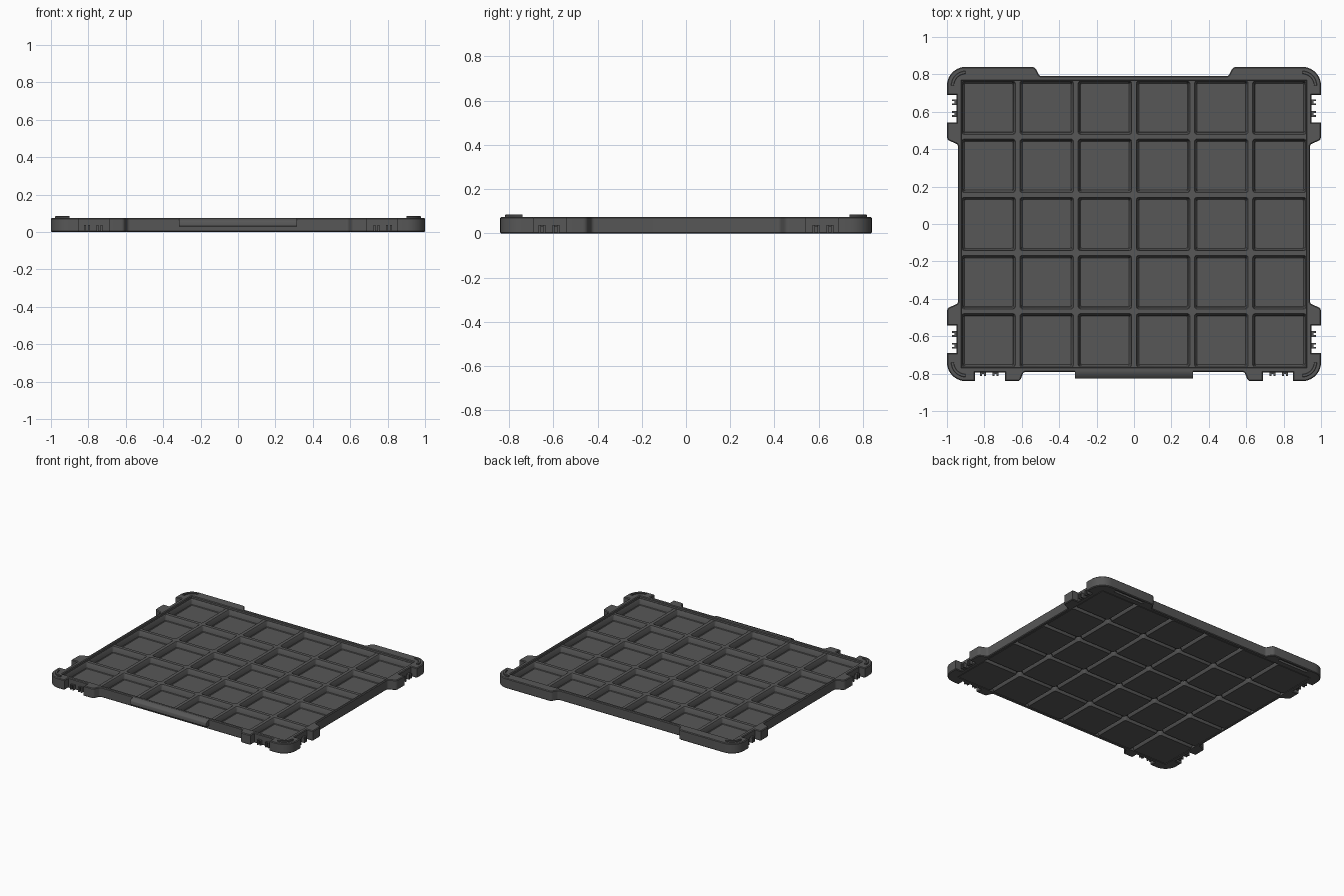
import bpy, bmesh, math
from mathutils import Vector

if "Cube" in bpy.data.objects:
    bpy.data.objects.remove(bpy.data.objects["Cube"])

H, C = 0.075, 0.005          # frame height, edge chamfer
PITCH = 0.311                # compartment spacing

plastic = bpy.data.materials.new("dark_grey_plastic")
plastic.diffuse_color = (0.095, 0.095, 0.095, 1)
plastic.use_nodes = True
plastic.node_tree.nodes["Principled BSDF"].inputs["Base Color"].default_value = plastic.diffuse_color


def finish(bm, name, angle=35):
    bmesh.ops.remove_doubles(bm, verts=bm.verts, dist=1e-5)
    bmesh.ops.recalc_face_normals(bm, faces=bm.faces)
    me = bpy.data.meshes.new(name)
    bm.to_mesh(me)
    bm.free()
    me.materials.append(plastic)
    ob = bpy.data.objects.new(name, me)
    bpy.context.collection.objects.link(ob)
    bpy.ops.object.select_all(action='DESELECT')
    ob.select_set(True)
    bpy.context.view_layer.objects.active = ob
    bpy.ops.object.shade_smooth_by_angle(angle=math.radians(angle))
    return ob


def ring(bm, pts, z):
    return [bm.verts.new((p[0], p[1], z)) for p in pts]


def bridge(bm, a, b):
    n = len(a)
    for i in range(n):
        bm.faces.new((a[i], a[(i + 1) % n], b[(i + 1) % n], b[i]))


def cap(bm, rings):
    """Fill a flat area whose later rings are holes."""
    edges = []
    for r in rings:
        for i in range(len(r)):
            a, b = r[i - 1], r[i]
            edges.append(bm.edges.get((a, b)) or bm.edges.new((a, b)))
    bmesh.ops.triangle_fill(bm, edges=edges, use_beauty=True)


def rounded(points):
    """Round each corner of a loop of (x, y, radius)."""
    out, n = [], len(points)
    for i, (x, y, r) in enumerate(points):
        p = Vector((x, y))
        if r == 0:
            out.append(p)
            continue
        u = (Vector(points[i - 1][:2]) - p).normalized()
        v = (Vector(points[(i + 1) % n][:2]) - p).normalized()
        half = u.angle(v) / 2
        t = r / math.tan(half)
        mid = p + (u + v).normalized() * r / math.sin(half)
        a, b = p + u * t - mid, p + v * t - mid
        a0 = math.atan2(a.y, a.x)
        turn = (math.atan2(b.y, b.x) - a0 + math.pi) % (2 * math.pi) - math.pi
        steps = 10 if r > 0.05 else 5
        for k in range(steps + 1):
            ang = a0 + turn * k / steps
            out.append(mid + Vector((math.cos(ang), math.sin(ang))) * r)
    return out


def inset(pts, d):
    """Offset a counter-clockwise loop inwards."""
    out, n = [], len(pts)
    for i, p in enumerate(pts):
        e1 = (p - pts[i - 1]).normalized()
        e2 = (pts[(i + 1) % n] - p).normalized()
        n1, n2 = Vector((-e1.y, e1.x)), Vector((-e2.y, e2.x))
        out.append(p + (n1 + n2) * d / (1 + n1.dot(n2)))
    return out


def rect(x0, x1, y0, y1):
    return [(x0, y0), (x1, y0), (x1, y1), (x0, y1)]


def box(bm, x0, x1, y0, y1, z0, z1):
    a, b = ring(bm, rect(x0, x1, y0, y1), z0), ring(bm, rect(x0, x1, y0, y1), z1)
    bridge(bm, a, b)
    bm.faces.new(a)
    bm.faces.new(b)


# Frame: half outline mirrored, with corner blocks, latch notches and tabs
half = [(.59, -.79, .02), (.61, -.84, .02), (.69, -.84, 0), (.69, -.793, 0),
        (.85, -.793, 0), (.85, -.84, 0), (1, -.84, .1), (1, -.69, 0),
        (.95, -.69, 0), (.95, -.543, 0), (1, -.543, 0), (1, -.45, .025),
        (.94, -.425, .02), (.94, .425, .02), (1, .45, .025), (1, .543, 0),
        (.95, .543, 0), (.95, .69, 0), (1, .69, 0), (1, .84, .1),
        (.53, .84, .025), (.505, .79, .02)]
outline = rounded(half + [(-x, y, r) for x, y, r in reversed(half)])
slim = inset(outline, C)
bm = bmesh.new()
outer = [ring(bm, slim, 0), ring(bm, outline, C), ring(bm, outline, H - C), ring(bm, slim, H)]
hx, hy = 0.921, 0.766
hole = [ring(bm, rect(-hx - e, hx + e, -hy - e, hy + e), z)
        for e, z in ((0, 0), (0, H - C), (C, H))]
for loops in (outer, hole):
    for a, b in zip(loops, loops[1:]):
        bridge(bm, a, b)
# Shallow pockets under the rear tabs
pockets = []
for x0, x1 in ((-.85, -.6), (.6, .85)):
    low = ring(bm, rect(x0, x1, .803, .823), 0)
    high = ring(bm, rect(x0, x1, .803, .823), .015)
    bridge(bm, low, high)
    bm.faces.new(high)
    pockets.append(low)
cap(bm, [outer[0], hole[0]] + pockets)
cap(bm, [outer[3], hole[2]])
finish(bm, "frame")


# Compartments: thin-walled pans joined by hollow ribs
def square(cx, cy, h, r):
    pts = []
    for k, (sx, sy) in enumerate(((1, 1), (-1, 1), (-1, -1), (1, -1))):
        for j in range(4):
            a = math.pi / 2 * (k + j / 3)
            pts.append((cx + sx * (h - r) + r * math.cos(a), cy + sy * (h - r) + r * math.sin(a)))
    return pts


pan_top = [(PITCH / 2, 0, .056), (.143, .012, .056), (.140, .012, .052), (.134, .010, .016), (.130, .008, .012)]
pan_bottom = [(PITCH / 2, 0, .032), (.150, .016, .030), (.1425, .014, .004), (.139, .012, 0)]
bm = bmesh.new()
for col in range(6):
    for row in range(5):
        cx, cy = (col - 2.5) * PITCH, (row - 2) * PITCH
        for profile in (pan_top, pan_bottom):
            loops = [ring(bm, square(cx, cy, h, r), z) for h, r, z in profile]
            for a, b in zip(loops, loops[1:]):
                bridge(bm, a, b)
            bm.faces.new(loops[-1])
bmesh.ops.remove_doubles(bm, verts=bm.verts, dist=1e-5)
# Close the outer border between the upper and lower skins
rim = [e for e in bm.edges if e.is_boundary]
bmesh.ops.bridge_loops(bm, edges=rim)
finish(bm, "compartment_tray", 30)

# Raised stacking ridges on the four corners
bm = bmesh.new()
for sx in (-1, 1):
    for sy in (-1, 1):
        loops = []
        for r, z in ((.062, .07), (.062, .083), (.064, .085), (.076, .085), (.078, .083), (.078, .07)):
            loops.append([bm.verts.new((sx * (.9 + r * math.cos(a)), sy * (.74 + r * math.sin(a)), z))
                          for a in [math.pi / 2 * k / 10 for k in range(11)]])
        for a, b in zip(loops, loops[1:] + loops[:1]):
            for k in range(10):
                bm.faces.new((a[k], a[k + 1], b[k + 1], b[k]))
        for end in (0, -1):
            bm.faces.new([l[end] for l in loops])
finish(bm, "stacking_ridges")

# Latch hinge ribs: two bridged pairs in each notch
bm = bmesh.new()
for s in (-1, 1):
    for c in (.651, .588):
        for t in (-1, 1):
            for d in (-.0105, .0105):
                y = t * c + d
                box(bm, *sorted((s * .94, s * .973)), y - .005, y + .005, .002, .038)
            box(bm, *sorted((s * .94, s * .960)), t * c - .0155, t * c + .0155, .030, .038)
    for c in (.808, .740):
        for d in (-.0105, .0105):
            x = s * c + d
            box(bm, x - .005, x + .005, -.812, -.785, .002, .038)
        box(bm, s * c - .0155, s * c + .0155, -.801, -.785, .030, .038)
finish(bm, "latch_hinge_ribs")

# Front finger lip: sloped profile swept across the middle
profile = [(-.785, .074), (-.793, .074), (-.822, .062), (-.826, .056), (-.826, .032), (-.822, .028), (-.785, .028)]
bm = bmesh.new()
ends = [[bm.verts.new((x, y, z)) for y, z in profile] for x in (-.315, .315)]
bridge(bm, *ends)
for e in ends:
    bm.faces.new(e)
finish(bm, "front_lip")
